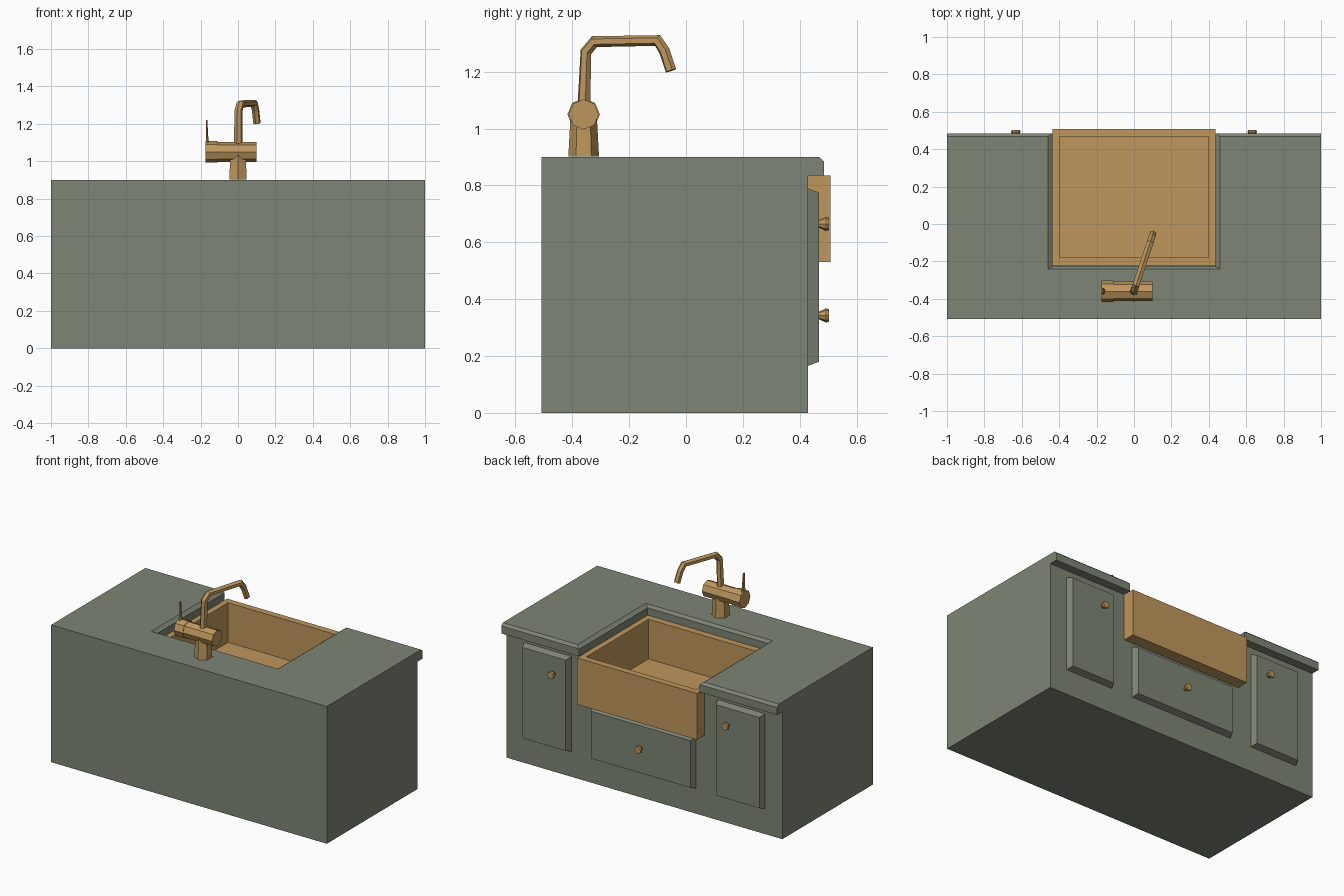
import bpy, bmesh, math
from mathutils import Vector

if "Cube" in bpy.data.objects:
    bpy.data.objects.remove(bpy.data.objects["Cube"])


def material(name, rgb):
    m = bpy.data.materials.new(name)
    m.diffuse_color = (*rgb, 1)
    m.use_nodes = True
    m.node_tree.nodes["Principled BSDF"].inputs["Base Color"].default_value = m.diffuse_color
    return m


GREEN = material("sage_green", (0.21, 0.235, 0.18))
BRASS = material("warm_brass", (0.52, 0.31, 0.11))


def loft(name, rings, mat):
    """Skin a list of equal-sized point rings and cap both ends."""
    bm = bmesh.new()
    vs = [[bm.verts.new(p) for p in r] for r in rings]
    n = len(vs[0])
    for a, b in zip(vs, vs[1:]):
        for i in range(n):
            j = (i + 1) % n
            bm.faces.new((a[i], a[j], b[j], b[i]))
    bm.faces.new(vs[0])
    bm.faces.new(vs[-1])
    bmesh.ops.recalc_face_normals(bm, faces=bm.faces)
    me = bpy.data.meshes.new(name)
    bm.to_mesh(me)
    bm.free()
    me.materials.append(mat)
    ob = bpy.data.objects.new(name, me)
    bpy.context.collection.objects.link(ob)
    return ob


def rect(x0, x1, y0, y1, z):
    return [(x0, y0, z), (x1, y0, z), (x1, y1, z), (x0, y1, z)]


def circle(c, side, up, r, n, ru=None):
    c, side, up = Vector(c), Vector(side), Vector(up)
    return [c + side * r * math.cos(2 * math.pi * i / n)
            + up * (ru or r) * math.sin(2 * math.pi * i / n) for i in range(n)]


# Cabinet and worktop: one side profile run along x
profile = [(-0.508, 0), (0.43, 0), (0.43, 0.835), (0.485, 0.835),
           (0.485, 0.885), (0.468, 0.9), (-0.508, 0.9)]
cabinet = loft("cabinet", [[(x, y, z) for y, z in profile] for x in (-1, 1)], GREEN)

# Sink opening with a chamfered upper edge
cutter = loft("sink_cutter", [
    rect(-0.436, 0.436, -0.226, 0.8, 0.535),
    rect(-0.436, 0.436, -0.226, 0.8, 0.882),
    rect(-0.46, 0.46, -0.241, 0.8, 0.9),
    rect(-0.46, 0.46, -0.241, 0.8, 1.0)], GREEN)
cut = cabinet.modifiers.new("sink_opening", 'BOOLEAN')
cut.operation = 'DIFFERENCE'
cut.solver = 'EXACT'
cut.object = cutter
bpy.context.view_layer.update()
cut_mesh = bpy.data.meshes.new_from_object(
    cabinet.evaluated_get(bpy.context.evaluated_depsgraph_get()))
cabinet.modifiers.clear()
cabinet.data = cut_mesh
bpy.data.objects.remove(cutter)

# Apron sink: outside up, over the rim, then down to the basin floor
loft("sink", [
    rect(-0.435, 0.435, -0.225, 0.508, 0.53),
    rect(-0.435, 0.435, -0.225, 0.508, 0.835),
    rect(-0.398, 0.398, -0.18, 0.465, 0.835),
    rect(-0.398, 0.398, -0.18, 0.465, 0.575)], BRASS)


# Raised panels with sloping edges, and their knobs
def panel(name, x0, x1, z0, z1, b=0.015):
    loft(name, [[(x, y, z) for x, z in ((x0 + i, z0 + i), (x1 - i, z0 + i),
                                        (x1 - i, z1 - i), (x0 + i, z1 - i))]
                for y, i in ((0.428, 0), (0.468, b))], GREEN)


def knob(name, x, z):
    loft(name, [circle((x, y, z), (1, 0, 0), (0, 0, 1), r, 8)
                for y, r in ((0.465, 0.012), (0.492, 0.025), (0.503, 0.022))], BRASS)


panel("drawer", -0.375, 0.375, 0.165, 0.505)
knob("drawer_knob", 0, 0.343)
for side, s in (("left", -1), ("right", 1)):
    xs = sorted((s * 0.53, s * 0.875))
    panel(side + "_door", xs[0], xs[1], 0.165, 0.79)
    knob(side + "_door_knob", s * 0.632, 0.665)

# Tap: tapered pedestal, horizontal barrel with a wider handle end
TY = -0.36
loft("tap_pedestal", [circle((0, TY, z), (0, 1, 0), (1, 0, 0), r, 6)
                      for z, r in ((0.902, 0.054), (1.05, 0.046))], BRASS)
for name, x0, x1, r in (("tap_barrel", -0.115, 0.10, 0.053),
                        ("tap_handle_hub", -0.175, -0.11, 0.057)):
    loft(name, [circle((x, TY, 1.05), (0, 1, 0), (0, 0, 1), r, 8)
                for x in (x0, x1)], BRASS)

# Lever: thin flattened taper
loft("tap_lever", [circle((x, TY, z), (0, 1, 0), (1, 0, 0), r, 6, ru)
                   for x, z, r, ru in ((-0.162, 1.08, 0.018, 0.011),
                                       (-0.166, 1.14, 0.016, 0.007),
                                       (-0.167, 1.22, 0.010, 0.004))], BRASS)

# Spout: six-sided tube swept along a bent path, swung to one side
SLOPE = 0.33
path = [Vector(((y - TY) * SLOPE, y, z)) for y, z in
        ((-0.36, 1.06), (-0.352, 1.27), (-0.322, 1.306),
         (-0.10, 1.31), (-0.076, 1.274), (-0.053, 1.204))]
radii = (0.024, 0.021, 0.021, 0.021, 0.020, 0.020)
across = Vector((1, -SLOPE, 0)).normalized()
rings = []
for i, p in enumerate(path):
    t_in = (p - path[max(i - 1, 0)]).normalized()
    t_out = (path[min(i + 1, len(path) - 1)] - p).normalized()
    t = (t_in + t_out).normalized()
    rings.append(circle(p, t.cross(across), across, radii[i], 6))
loft("tap_spout", rings, BRASS)
